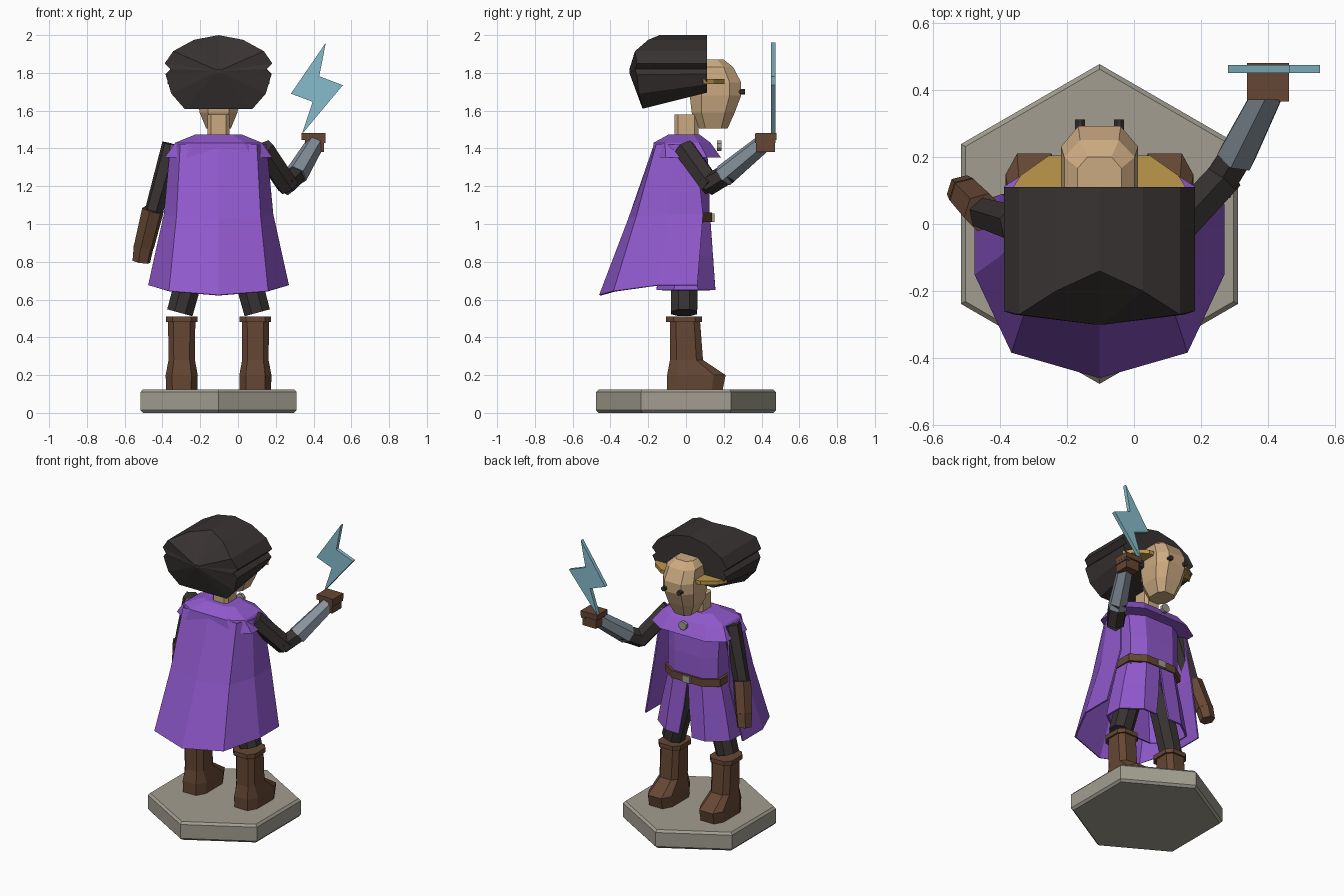
import bpy, bmesh, math
from mathutils import Vector

old = bpy.data.objects.get("Cube")
if old:
    bpy.data.objects.remove(old)

CX = -0.103  # body centre line


def material(name, r, g, b):
    m = bpy.data.materials.new(name)
    m.use_nodes = True
    m.diffuse_color = (r, g, b, 1)
    m.node_tree.nodes["Principled BSDF"].inputs["Base Color"].default_value = (r, g, b, 1)
    return m


purple = material("purple cloth", .28, .1, .61)
charcoal = material("charcoal", .04, .033, .032)
brown = material("brown leather", .13, .062, .034)
skin = material("tan skin", .6, .4, .22)
gold = material("gold ear", .5, .31, .07)
stone = material("grey stone", .36, .34, .28)
steel = material("steel", .24, .29, .34)
blue = material("pale blue", .24, .5, .6)


def finish(name, bm, mat, thick=0):
    bmesh.ops.recalc_face_normals(bm, faces=bm.faces)
    me = bpy.data.meshes.new(name)
    bm.to_mesh(me)
    bm.free()
    me.materials.append(mat)
    ob = bpy.data.objects.new(name, me)
    bpy.context.collection.objects.link(ob)
    if thick:
        mod = ob.modifiers.new("thickness", 'SOLIDIFY')
        mod.thickness = thick
        mod.offset = 0
    return ob


def loft(name, rings, mat, closed=True, caps=True, thick=0):
    """Skin a list of equally long rings of points."""
    bm = bmesh.new()
    rows = [[bm.verts.new(p) for p in ring] for ring in rings]
    n = len(rows[0])
    for a, b in zip(rows, rows[1:]):
        for i in range(n if closed else n - 1):
            j = (i + 1) % n
            bm.faces.new((a[i], a[j], b[j], b[i]))
    if closed and caps:
        bm.faces.new(rows[0])
        bm.faces.new(rows[-1])
    return finish(name, bm, mat, thick)


def octagon(cx, hx, y0, y1, z, cut=.45):
    """Chamfered rectangle, half width hx, from y0 to y1."""
    cy, hy = (y0 + y1) / 2, (y1 - y0) / 2
    k = 1 - cut
    pts = [(1, k), (k, 1), (-k, 1), (-1, k), (-1, -k), (-k, -1), (k, -1), (1, -k)]
    return [(cx + hx * u, cy + hy * v, z) for u, v in pts]


def stack(name, cx, levels, mat, cut=.45):
    return loft(name, [octagon(cx, hx, y0, y1, z, cut) for z, hx, y0, y1 in levels], mat)


def limb(name, a, b, ra, rb, mat, sides=6):
    a, b = Vector(a), Vector(b)
    q = (b - a).to_track_quat('Z', 'Y')
    rings = [[p + q @ Vector((r * math.cos(t), r * math.sin(t), 0))
              for t in (math.tau * (i + .5) / sides for i in range(sides))]
             for p, r in ((a, ra), (b, rb))]
    return loft(name, rings, mat)


def block(name, centre, size, mat):
    bm = bmesh.new()
    bmesh.ops.create_cube(bm, size=1)
    bmesh.ops.scale(bm, vec=size, verts=bm.verts)
    bmesh.ops.translate(bm, vec=centre, verts=bm.verts)
    return finish(name, bm, mat)


# Hexagonal plinth
hexa = [(math.sin(math.tau * i / 6), math.cos(math.tau * i / 6)) for i in range(6)]
loft("plinth", [[(CX + r * x, r * y, z) for x, y in hexa]
                for z, r in ((0, .462), (.015, .477), (.11, .477), (.125, .462))], stone)

# Paired parts
for side, s in (("left", 1), ("right", -1)):
    bx = CX + s * .195
    stack(side + "_boot", bx, [(.125, .083, -.1, .195), (.2, .085, -.1, .21), (.28, .07, -.085, .09),
                               (.48, .072, -.085, .075)], brown, .4)
    stack(side + "_boot_cuff", bx, [(.48, .083, -.105, .085), (.51, .083, -.105, .085)], brown, .4)
    limb(side + "_leg", (CX + s * .09, -.01, .95), (CX + s * .205, -.01, .53), .08, .075, charcoal, 8)
    limb(side + "_eye", (CX + s * .058, .28, 1.7), (CX + s * .058, .312, 1.7), .016, .016, charcoal, 8)
    # Pointed ear, flat and swept backwards
    outline = [(.09, .11), (.11, .205), (.15, .205), (.235, .145), (.27, .09), (.18, .1)]
    loft(side + "_ear", [[(CX + s * x, y, z) for x, y in outline] for z in (1.742, 1.768)], gold)

# Torso, belt and brooch
stack("tunic_body", CX, [(1.0, .19, -.12, .125), (1.2, .19, -.12, .125), (1.42, .2, -.11, .11)], purple)
stack("belt", CX, [(1.01, .208, -.135, .138), (1.06, .208, -.135, .138)], brown)
block("belt_buckle", (CX, .14, 1.033), (.06, .02, .045), stone)
limb("brooch", (CX, .165, 1.415), (CX, .187, 1.415), .03, .03, stone, 8)


# Skirt with a slit at the front
def skirt_ring(z, gap, hx, hy):
    half = [(gap, hy), (.55 * hx, hy), (hx, .4 * hy), (hx, -.4 * hy), (.55 * hx, -hy), (.03, -hy)]
    return ([(CX + x, y, z) for x, y in half] + [(CX - x, y, z) for x, y in reversed(half)])


loft("tunic_skirt", [skirt_ring(1.03, .002, .19, .123), skirt_ring(.83, .022, .235, .137),
                     skirt_ring(.65, .05, .27, .15)], purple, closed=False, thick=.012)


# Long open cape, widening towards the hem
def cape_ring(side_x, front, mid, corner_x, corner, back, z, drop):
    half = [(side_x, front, z), (side_x, mid, z), (corner_x, corner, z - drop * .6)]
    return ([(CX + x, y, h) for x, y, h in half] + [(CX, back, z - drop)]
            + [(CX - x, y, h) for x, y, h in reversed(half)])


loft("cape", [cape_ring(.25, .05, -.06, .2, -.155, -.165, 1.42, 0),
              cape_ring(.285, .09, -.09, .22, -.26, -.3, 1.05, .02),
              cape_ring(.368, .06, -.15, .26, -.38, -.455, .675, .052)],
     purple, closed=False, thick=.01)

# Shoulder mantle
stack("mantle", CX, [(1.352, .285, -.18, .185), (1.43, .23, -.172, .13), (1.475, .12, -.09, .07)], purple, .4)

# Neck and head
stack("neck", CX, [(1.42, .058, -.06, .065), (1.58, .058, -.06, .065)], skin, .3)
stack("head", CX, [(1.505, .065, .07, .22), (1.59, .1, .03, .258), (1.68, .115, .02, .292), (1.75, .115, .02, .292),
                   (1.83, .105, .025, .25), (1.87, .065, .05, .2)], skin)

# Bulky hair: one outline swept front to back, drawn to a blunt point behind
half = [(0, 2.0, -.14), (.13, 1.975, -.2), (.24, 1.915, -.27), (.285, 1.85, -.26), (.255, 1.82, -.27),
        (.28, 1.79, -.26), (.25, 1.69, -.25), (.18, 1.61, -.23), (0, 1.61, -.23)]
full = half + [(-x, z, y) for x, z, y in half[-2:0:-1]]
rear = [(CX + x, y, z) for x, z, y in full]
front = [(CX + x, .11, z if z > 1.8 else 1.8 + (z - 1.8) * .55) for x, z, y in full]
tip = [(CX + x * .05, -.3, 1.81 + (z - 1.81) * .05) for x, z, y in full]
loft("hair", [front, rear, tip], charcoal)

# Lowered arm
limb("right_upper_arm", (-.345, 0, 1.42), (-.445, .03, 1.07), .06, .05, charcoal)
limb("right_glove", (-.45, .035, 1.075), (-.498, .085, .88), .06, .055, brown)
limb("right_hand", (-.498, .085, .89), (-.512, .1, .8), .055, .048, brown)

# Raised arm with a steel forearm guard
limb("left_upper_arm", (.13, -.01, 1.4), (.265, .135, 1.2), .062, .06, charcoal)
limb("left_elbow", (.25, .115, 1.205), (.325, .235, 1.275), .058, .055, charcoal)
limb("left_forearm_guard", (.305, .2, 1.255), (.405, .4, 1.42), .062, .05, steel)
block("left_hand", (.405, .42, 1.415), (.1, .1, .07), brown)
block("left_fingers", (.4, .425, 1.463), (.125, .11, .035), brown)
block("left_thumb", (.447, .42, 1.455), (.03, .11, .05), brown)

# Lightning bolt
bolt = [(.465, 1.96), (.28, 1.69), (.395, 1.647), (.338, 1.475), (.555, 1.735), (.43, 1.782)]
loft("lightning_bolt", [[(x, y, z) for x, z in bolt] for y in (.45, .475)], blue)
